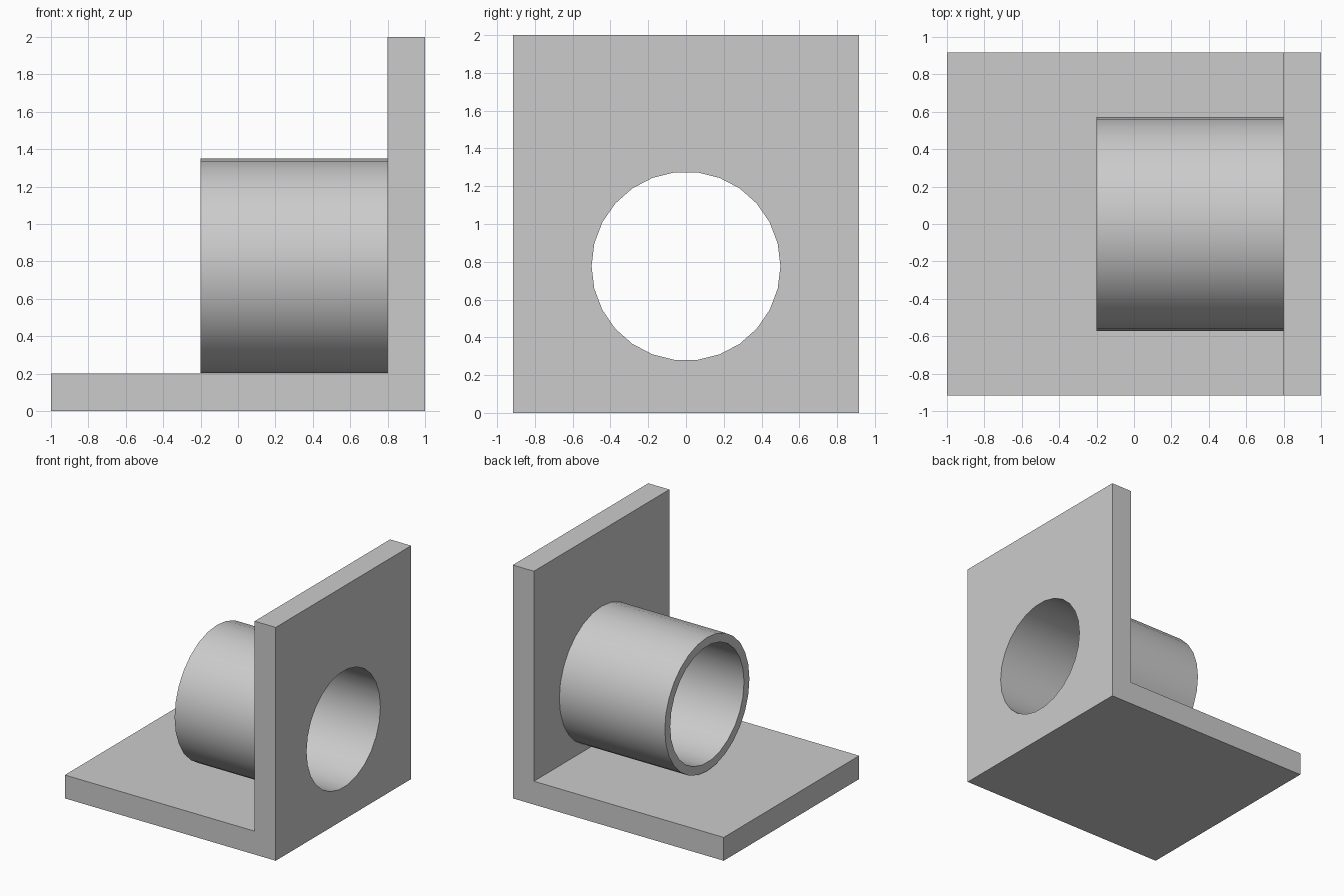
import bpy
import bmesh
from math import cos, sin, tau, radians
from mathutils import Vector

cube = bpy.data.objects.get("Cube")
if cube:
    bpy.data.objects.remove(cube, do_unlink=True)

# Single plain grey
grey = bpy.data.materials.new("plain_grey")
grey.use_nodes = True
colour = (0.6, 0.6, 0.6, 1)
grey.diffuse_color = colour
grey.node_tree.nodes["Principled BSDF"].inputs["Base Color"].default_value = colour


def prism(name, outline, sweep):
    """Extrude a closed flat outline along a vector."""
    bm = bmesh.new()
    face = bm.faces.new([bm.verts.new(p) for p in outline])
    ext = bmesh.ops.extrude_face_region(bm, geom=[face], use_keep_orig=True)
    moved = [g for g in ext["geom"] if isinstance(g, bmesh.types.BMVert)]
    bmesh.ops.translate(bm, verts=moved, vec=Vector(sweep))
    bmesh.ops.recalc_face_normals(bm, faces=bm.faces)
    mesh = bpy.data.meshes.new(name)
    bm.to_mesh(mesh)
    bm.free()
    mesh.materials.append(grey)
    obj = bpy.data.objects.new(name, mesh)
    bpy.context.collection.objects.link(obj)
    return obj


def circle(x, radius, sides):
    """Ring about the tube axis, starting on the +y side."""
    return [(x, radius * cos(tau * i / sides), AXIS_Z + radius * sin(tau * i / sides))
            for i in range(sides)]


AXIS_Z = 0.777
DEPTH = 0.917

# L-shaped bracket: floor plate and upright wall in one piece
profile = [(-1, 0), (1, 0), (1, 2), (0.8, 2), (0.8, 0.2), (-1, 0.2)]
bracket = prism("bracket", [(x, -DEPTH, z) for x, z in profile], (0, 2 * DEPTH, 0))

# Tube standing out from the wall
tube = prism("tube", circle(-0.2, 0.573, 28), (1, 0, 0))

# Bore running through the tube and the wall
bore = prism("bore_cutter", circle(-0.5, 0.5, 26), (2, 0, 0))
bore.hide_render = True

for part in (bracket, tube):
    cut = part.modifiers.new("bore", "BOOLEAN")
    cut.operation = "DIFFERENCE"
    cut.solver = "EXACT"
    cut.object = bore
    bpy.ops.object.select_all(action="DESELECT")
    part.select_set(True)
    bpy.context.view_layer.objects.active = part
    bpy.ops.object.modifier_apply(modifier=cut.name)
    bpy.ops.object.shade_smooth_by_angle(angle=radians(30))

bpy.data.objects.remove(bore, do_unlink=True)
